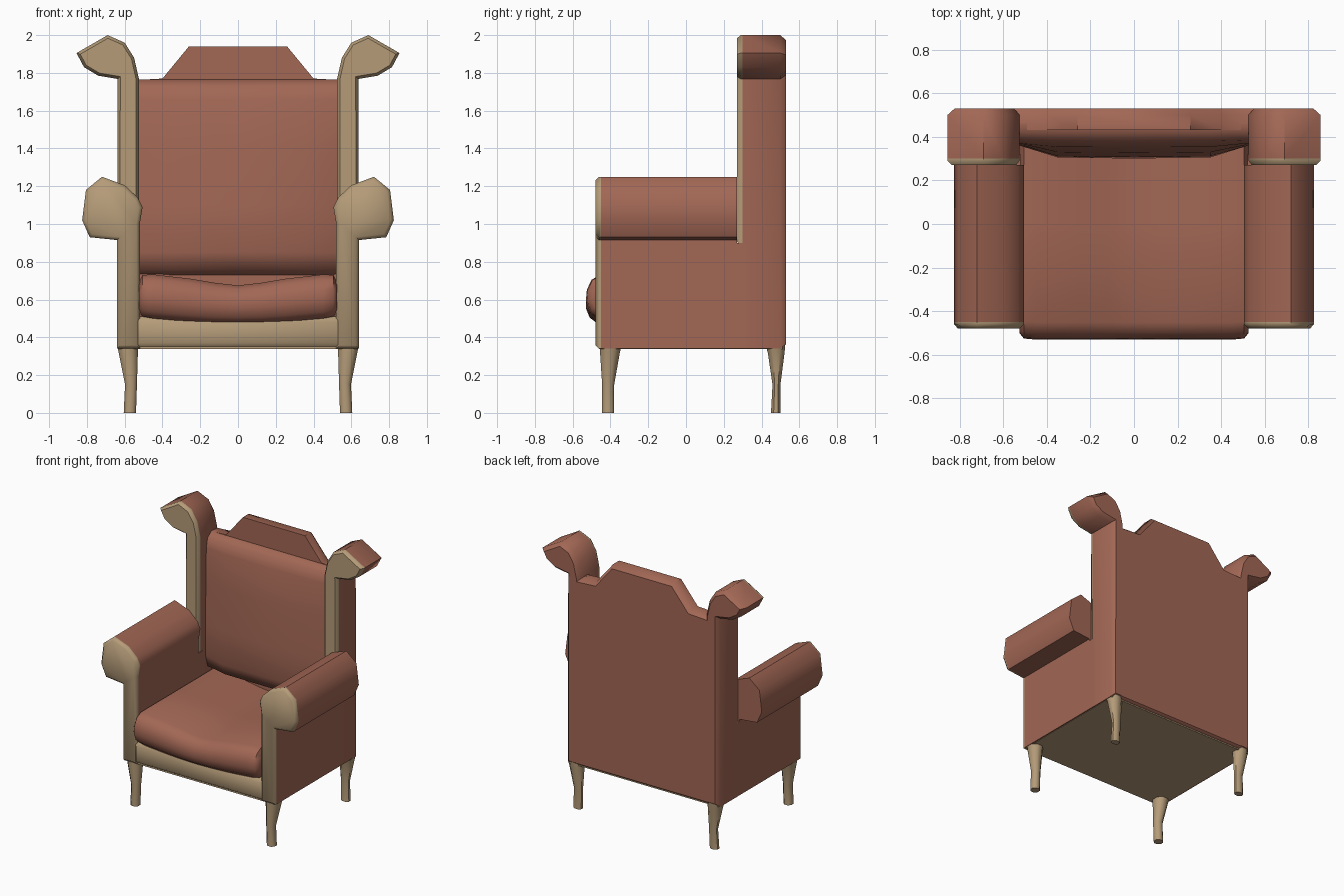
import bpy, bmesh
from math import radians
from mathutils import Vector

if "Cube" in bpy.data.objects:
    bpy.data.objects.remove(bpy.data.objects["Cube"])


def material(name, color):
    m = bpy.data.materials.new(name)
    m.diffuse_color = (*color, 1)
    m.use_nodes = True
    m.node_tree.nodes["Principled BSDF"].inputs["Base Color"].default_value = m.diffuse_color
    return m


LEATHER = material("leather", (0.36, 0.135, 0.09))
WOOD = material("wood", (0.46, 0.33, 0.19))


def loft(name, rings, mat, mirror="", angle=50):
    """Skin a list of equal-length point rings, cap both ends."""
    bm = bmesh.new()
    vs = [[bm.verts.new(p) for p in r] for r in rings]
    n = len(rings[0])
    for a, b in zip(vs, vs[1:]):
        for i in range(n):
            j = (i + 1) % n
            bm.faces.new((a[i], a[j], b[j], b[i]))
    bm.faces.new(vs[0])
    bm.faces.new(vs[-1])
    bmesh.ops.recalc_face_normals(bm, faces=bm.faces)
    me = bpy.data.meshes.new(name)
    bm.to_mesh(me)
    bm.free()
    ob = bpy.data.objects.new(name, me)
    bpy.context.collection.objects.link(ob)
    me.materials.append(mat)
    bpy.ops.object.select_all(action='DESELECT')
    ob.select_set(True)
    bpy.context.view_layer.objects.active = ob
    bpy.ops.object.shade_smooth_by_angle(angle=radians(angle))
    if mirror:
        mod = ob.modifiers.new("mirror", 'MIRROR')
        mod.use_axis = [a in mirror for a in "xyz"]
    return ob


def inset(pts, d):
    """Shrink a closed 2D outline by d with limited mitres."""
    pts = [Vector(p) for p in pts]
    n = len(pts)
    area = sum(pts[i - 1].x * pts[i].y - pts[i].x * pts[i - 1].y for i in range(n))
    s = 1 if area > 0 else -1
    out = []
    for i in range(n):
        e1 = (pts[i] - pts[i - 1]).normalized()
        e2 = (pts[(i + 1) % n] - pts[i]).normalized()
        n1, n2 = Vector((-e1.y, e1.x)) * s, Vector((-e2.y, e2.x)) * s
        out.append(pts[i] + (n1 + n2) * d / max(1 + n1.dot(n2), 0.5))
    return out


def prism(name, outline, layers, mat, mirror="", angle=50):
    """Extrude an xz outline along y; layers are (y, inset)."""
    return loft(name, [[(p[0], y, p[1]) for p in inset(outline, d)] for y, d in layers],
                mat, mirror, angle)


def rect(x0, x1, z0, z1):
    return [(x0, z0), (x1, z0), (x1, z1), (x0, z1)]


# Rolled arms and their wooden front facings
roll = [(.52, 1.0), (.505, 1.09), (.53, 1.14), (.60, 1.205), (.72, 1.25), (.805, 1.18),
        (.825, 1.02), (.785, .93), (.64, .915)]
arm = [(.52, .34)] + roll + [(.64, .34)]
prism("arm", arm, [(-.45, 0), (.27, 0)], LEATHER, "x")
prism("arm_facing", arm, [(-.45, 0), (-.46, 0), (-.48, .018)], WOOD, "x")
prism("side_panel", rect(.52, .64, .34, .90), [(.2, 0), (.32, 0)], LEATHER, "x")

# Scrolled wings of the back and their wooden facings
scroll = [(.525, 1.77), (.55, 1.88), (.60, 1.96), (.69, 2.0), (.855, 1.905), (.815, 1.83),
          (.74, 1.785), (.638, 1.768)]
prism("wing", [(.525, .34)] + scroll + [(.64, .34)],
      [(.30, 0), (.50, 0), (.53, .025)], LEATHER, "x")
prism("wing_facing", [(.525, .89)] + scroll + [(.64, .89)],
      [(.30, 0), (.29, 0), (.27, .015)], WOOD, "x")

# Back shell with raised crest
crest = [(-.58, .34), (.58, .34), (.58, 1.76), (.40, 1.77), (.26, 1.94), (-.26, 1.94),
         (-.40, 1.77), (-.58, 1.76)]
prism("back_shell", crest, [(.43, 0), (.50, 0), (.529, .022)], LEATHER)

# Back cushion: yz section bulging forward towards the middle
back = [(.46, 1.765), (.43, 1.765), (.385, 1.73), (.37, 1.66), (.365, 1.4), (.36, 1.1),
        (.36, .85), (.385, .76), (.46, .72)]
bulge = [0, 0, .1, .3, .65, .9, 1, .8, 0]
rings = []
for x, b in [(-.525, 0), (-.35, .055), (0, .06), (.35, .055), (.525, 0)]:
    rings.append([(x, y - b * k, z) for (y, z), k in zip(back, bulge)])
loft("back_cushion", rings, LEATHER)

# Seat cushion: rounded section sagging in the middle (x, low z, high z, front y)
half = [(.525, .54, .69, -.50), (.505, .51, .73, -.525), (.45, .50, .733, -.53),
        (.25, .483, .71, -.53), (.12, .476, .688, -.53)]
stations = [(-x, a, b, f) for x, a, b, f in half] + [(0, .474, .675, -.53)] + half[::-1]
rings = []
for x, lo, hi, f in stations:
    h = hi - lo
    rings.append([(x, .44, lo), (x, f + .06, lo), (x, f + .02, lo + .15 * h),
                  (x, f, lo + .4 * h), (x, f + .005, lo + .65 * h),
                  (x, f + .03, lo + .88 * h), (x, f + .08, hi), (x, .0, hi), (x, .44, hi)])
loft("seat_cushion", rings, LEATHER)

# Seat base, front rail and underside
prism("seat_base", rect(-.53, .53, .345, .52), [(-.44, 0), (.45, 0)], LEATHER)
prism("front_rail", rect(-.55, .55, .34, .51), [(-.45, 0), (-.455, .005), (-.479, .03)], WOOD)
prism("underside", rect(-.63, .63, .338, .36), [(-.46, 0), (.51, 0)], WOOD)


# Tapered legs with chamfered corners
def leg(name, sections):
    rings = []
    for z, x0, x1, y0, y1 in sections:
        c, d = .28 * (x1 - x0), .28 * (y1 - y0)
        rings.append([(x0 + c, y0, z), (x1 - c, y0, z), (x1, y0 + d, z), (x1, y1 - d, z),
                      (x1 - c, y1, z), (x0 + c, y1, z), (x0, y1 - d, z), (x0, y0 + d, z)])
    loft(name, rings, WOOD, "x")


leg("front_leg", [(.36, .53, .64, -.455, -.34), (.32, .53, .632, -.455, -.35),
                  (.15, .535, .598, -.444, -.38), (0, .54, .605, -.444, -.38)])
leg("back_leg", [(.36, .53, .64, .42, .525), (.32, .53, .632, .433, .522),
                 (.15, .535, .598, .458, .50), (0, .54, .605, .45, .50)])
